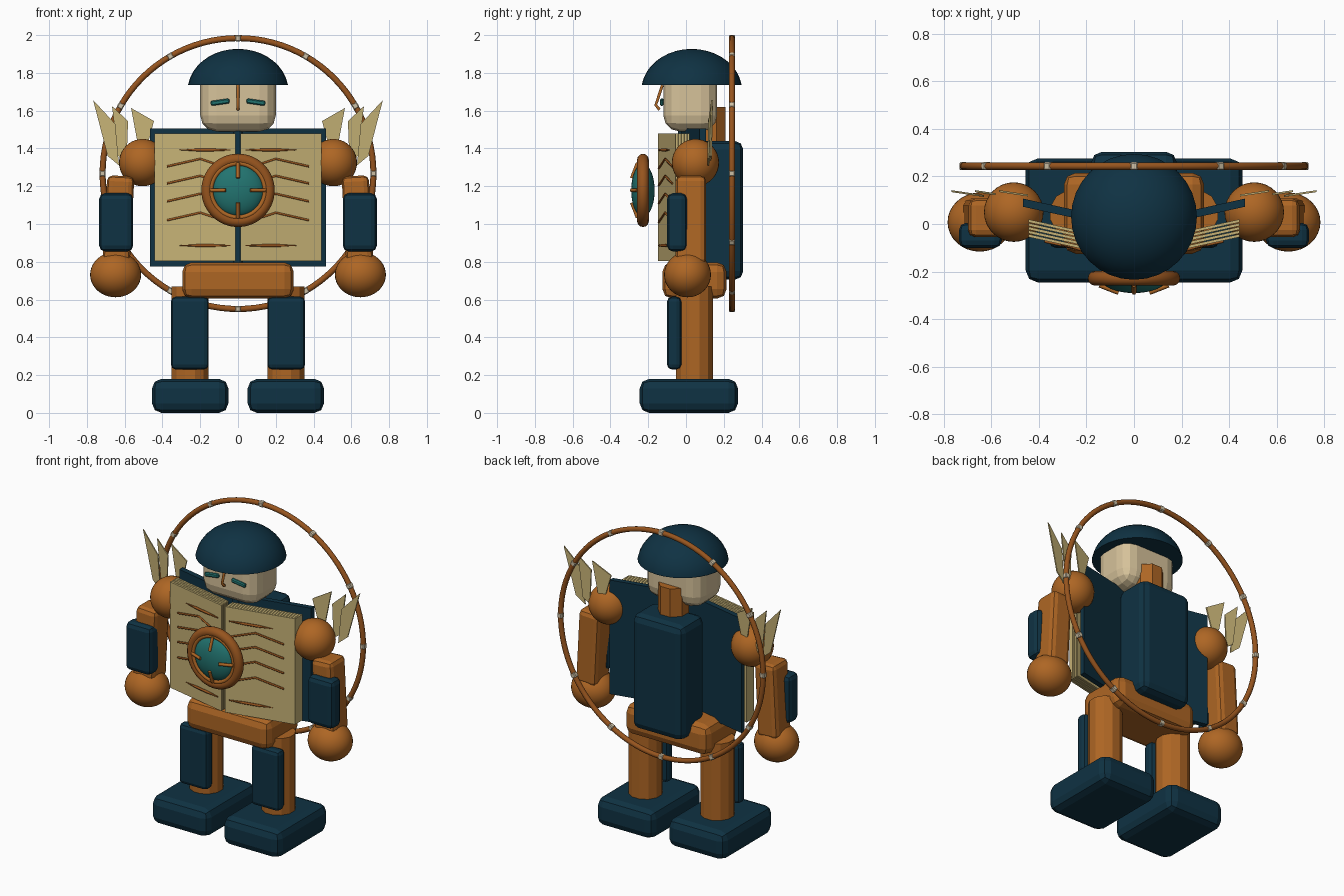
import bpy, bmesh, math
from mathutils import Matrix, Vector

if "Cube" in bpy.data.objects:
    bpy.data.objects.remove(bpy.data.objects["Cube"])


def mat(name, r, g, b):
    m = bpy.data.materials.new(name)
    lin = [((c / 255 + 0.055) / 1.055) ** 2.4 for c in (r, g, b)]
    m.diffuse_color = (*lin, 1)
    m.use_nodes = True
    m.node_tree.nodes["Principled BSDF"].inputs["Base Color"].default_value = m.diffuse_color
    return m


COPPER = mat("copper", 174, 102, 36)
BRONZE = mat("dark copper", 150, 84, 30)
NAVY = mat("navy", 15, 50, 67)
PAGE = mat("page tan", 198, 178, 118)
SKIN = mat("pale cream", 214, 194, 154)
TEAL = mat("teal", 34, 116, 112)
BEAD = mat("bead grey", 205, 192, 165)


def finish(name, bm, material, smooth=False):
    bmesh.ops.recalc_face_normals(bm, faces=bm.faces[:])
    me = bpy.data.meshes.new(name)
    bm.to_mesh(me)
    bm.free()
    me.materials.append(material)
    ob = bpy.data.objects.new(name, me)
    bpy.context.collection.objects.link(ob)
    if smooth:
        bpy.ops.object.select_all(action='DESELECT')
        ob.select_set(True)
        bpy.context.view_layer.objects.active = ob
        bpy.ops.object.shade_smooth_by_angle(angle=math.radians(40))
    return ob


def box(name, material, x, y, z, bevel=0.0, seg=2, rot=None):
    """Bevelled box from (min, max) ranges."""
    bm = bmesh.new()
    bmesh.ops.create_cube(bm, size=1)
    for v in bm.verts:
        v.co = Vector(v.co[i] * (r[1] - r[0]) for i, r in enumerate((x, y, z)))
    if bevel:
        bmesh.ops.bevel(bm, geom=bm.edges[:], offset=bevel, segments=seg,
                        profile=0.5, affect='EDGES', clamp_overlap=True)
    m = Matrix.Translation([(r[0] + r[1]) / 2 for r in (x, y, z)])
    bm.transform(m @ rot if rot else m)
    return finish(name, bm, material)


def ball(name, material, loc, size, cut=None):
    bm = bmesh.new()
    bmesh.ops.create_uvsphere(bm, u_segments=32, v_segments=20, radius=1)
    bm.transform(Matrix.Translation(loc) @ Matrix.Diagonal((*size, 1)))
    if cut is not None:
        g = bm.verts[:] + bm.edges[:] + bm.faces[:]
        res = bmesh.ops.bisect_plane(bm, geom=g, plane_co=(0, 0, cut), plane_no=(0, 0, 1), clear_inner=True)
        edges = [e for e in res['geom_cut'] if isinstance(e, bmesh.types.BMEdge)]
        bmesh.ops.contextual_create(bm, geom=edges)
    return finish(name, bm, material, True)


def column(name, material, x, y, z0, z1, r, sides):
    bm = bmesh.new()
    bmesh.ops.create_cone(bm, cap_ends=True, segments=sides, radius1=r, radius2=r, depth=z1 - z0)
    bm.transform(Matrix.Translation((x, y, (z0 + z1) / 2)) @ Matrix.Rotation(math.pi / sides, 4, 'Z'))
    return finish(name, bm, material)


def prism(name, material, base, offset):
    """Flat outline pushed along an offset."""
    bm = bmesh.new()
    f = bm.faces.new([bm.verts.new(p) for p in base])
    out = bmesh.ops.extrude_face_region(bm, geom=[f])
    bmesh.ops.translate(bm, vec=offset, verts=[v for v in out['geom'] if isinstance(v, bmesh.types.BMVert)])
    return finish(name, bm, material)


def torus(name, material, y, z, R, r, n=72, k=12):
    """Ring standing in the xz plane."""
    bm = bmesh.new()
    loops = []
    for i in range(n):
        a = math.tau * i / n
        loops.append([])
        for j in range(k):
            b = math.tau * j / k
            d = R + r * math.cos(b)
            loops[-1].append(bm.verts.new((d * math.cos(a), y + r * math.sin(b), z + d * math.sin(a))))
    for i in range(n):
        for j in range(k):
            p, q, j2 = loops[i], loops[(i + 1) % n], (j + 1) % k
            bm.faces.new((p[j], p[j2], q[j2], q[j]))
    return finish(name, bm, material, True)


def tube(name, material, pts, r, radii=None):
    """Thin rod along a polyline."""
    cu = bpy.data.curves.new(name, 'CURVE')
    cu.dimensions, cu.bevel_depth, cu.bevel_resolution, cu.use_fill_caps = '3D', r, 1, True
    sp = cu.splines.new('POLY')
    sp.points.add(len(pts) - 1)
    for i, p in enumerate(pts):
        sp.points[i].co = (*p, 1)
        sp.points[i].radius = radii[i] if radii else 1
    tmp = bpy.data.objects.new("tmp", cu)
    bpy.context.collection.objects.link(tmp)
    me = bpy.data.meshes.new_from_object(tmp.evaluated_get(bpy.context.evaluated_depsgraph_get()))
    bpy.data.objects.remove(tmp)
    bm = bmesh.new()
    bm.from_mesh(me)
    bpy.data.meshes.remove(me)
    return finish(name, bm, material)


# Head, helmet, eyes and nose
box("head", SKIN, (-0.2, 0.2), (-0.12, 0.165), (1.49, 1.82), 0.085, 3)
ball("helmet", NAVY, (0, 0.03, 1.705), (0.267, 0.267, 0.222), 1.735)
tube("nose", COPPER, [(0, -0.125, 1.735), (0, -0.16, 1.63), (0, -0.14, 1.605)], 0.009)

# Body core: neck column, back pack, pelvis
column("neck_column", COPPER, 0, 0.125, 0.75, 1.62, 0.092, 8)
box("back_pack", NAVY, (-0.18, 0.18), (0.06, 0.303), (0.705, 1.44), 0.045)
box("pelvis", COPPER, (-0.295, 0.295), (-0.125, 0.215), (0.605, 0.797), 0.05)
column("book_spine", NAVY, 0, -0.02, 0.775, 1.505, 0.024, 12)


def page_y(x):
    return -0.148 + 0.22 * (x - 0.02)


for s, side in ((-1, "right"), (1, "left")):
    # Book cover and page stack
    def slab(name, material, x0, x1, y0, t, z0, z1):
        pts = [(s * x0, y0, z0), (s * x1, y0 + 0.22 * (x1 - x0), z0),
               (s * x1, y0 + t + 0.22 * (x1 - x0), z0), (s * x0, y0 + t, z0)]
        prism(name, material, pts, (0, 0, z1 - z0))

    slab(side + "_cover", NAVY, 0.0, 0.467, -0.03, 0.034, 0.775, 1.505)
    for i in range(5):
        slab(side + "_page", PAGE, 0.013, 0.443, page_y(0.013) + i * 0.0155, 0.0125, 0.803, 1.48)

    # Raised page decoration
    for z in (1.392, 0.886):
        xs = (0.04, 0.13, 0.22, 0.31)
        tube(side + "_page_bar", BRONZE, [(s * x, page_y(x) - 0.003, z) for x in xs],
             0.008, (0.4, 1, 1, 0.15))
    for z in (1.305, 1.215, 1.12, 1.02):
        tube(side + "_page_chevron", BRONZE,
             [(s * x, page_y(x) - 0.003, z + dz) for x, dz in ((0.375, 0), (0.2, 0.04), (0.05, -0.01))], 0.006)

    # Eye
    box(side + "_eye", TEAL, (s * 0.095 - 0.05, s * 0.095 + 0.05), (-0.138, -0.118), (1.632, 1.658),
        0.006, 1, Matrix.Rotation(s * math.radians(8), 4, 'Y'))

    # Shoulder, arm, arm plate, hand
    ball(side + "_shoulder", COPPER, (s * 0.505, 0.05, 1.325), (0.125, 0.125, 0.125))
    box(side + "_arm", COPPER, (s * 0.633 - 0.072, s * 0.633 + 0.072), (-0.055, 0.107), (0.78, 1.255),
        0.03, 2, Matrix.Rotation(s * math.radians(-3), 4, 'Y'))
    box(side + "_arm_plate", NAVY, (s * 0.645 - 0.09, s * 0.645 + 0.09), (-0.1, 0.005), (0.855, 1.163), 0.03)
    ball(side + "_hand", COPPER, (s * 0.648, 0.008, 0.732), (0.135, 0.124, 0.12))

    # Shoulder feathers
    for f in (((0.767, 1.656), (0.65, 1.53), (0.63, 1.31), (0.69, 1.36)),
              ((0.667, 1.624), (0.582, 1.545), (0.59, 1.33), (0.635, 1.36)),
              ((0.566, 1.614), (0.445, 1.545), (0.49, 1.38), (0.53, 1.42))):
        x0 = f[0][0]
        prism(side + "_feather", PAGE, [(s * x, 0.142 - 0.15 * (x0 - x), z) for x, z in f], (0, -0.008, 0))

    # Leg, shin plate, foot
    column(side + "_leg", COPPER, s * 0.255, 0.045, 0.15, 0.67, 0.101, 12)
    box(side + "_shin_plate", NAVY, (s * 0.255 - 0.1, s * 0.255 + 0.1), (-0.1, -0.025), (0.23, 0.615), 0.025)
    box(side + "_foot", NAVY, (s * 0.253 - 0.202, s * 0.253 + 0.202), (-0.245, 0.275), (0.0, 0.18), 0.05)

# Chest medallion
torus("medallion_ring", BRONZE, -0.228, 1.178, 0.163, 0.031)
torus("medallion_inner_ring", COPPER, -0.245, 1.178, 0.143, 0.013)
ball("medallion_gem", TEAL, (0, -0.228, 1.178), (0.14, 0.062, 0.14))
for i in range(4):
    c, d = math.cos(i * math.pi / 2), math.sin(i * math.pi / 2)
    tube("medallion_tick", COPPER,
         [(c * r, y, 1.178 + d * r) for r, y in ((0.065, -0.288), (0.145, -0.257))], 0.01)

# Halo ring with beads
torus("halo", BRONZE, 0.243, 1.267, 0.717, 0.016, 96, 10)
for i in range(12):
    a = i * math.pi / 6
    x, z = 0.717 * math.cos(a), 1.267 + 0.717 * math.sin(a)
    box("halo_bead", BEAD, (x - 0.0165, x + 0.0165), (0.2265, 0.2595), (z - 0.0165, z + 0.0165),
        0.005, 1, Matrix.Rotation(-a, 4, 'Y'))
